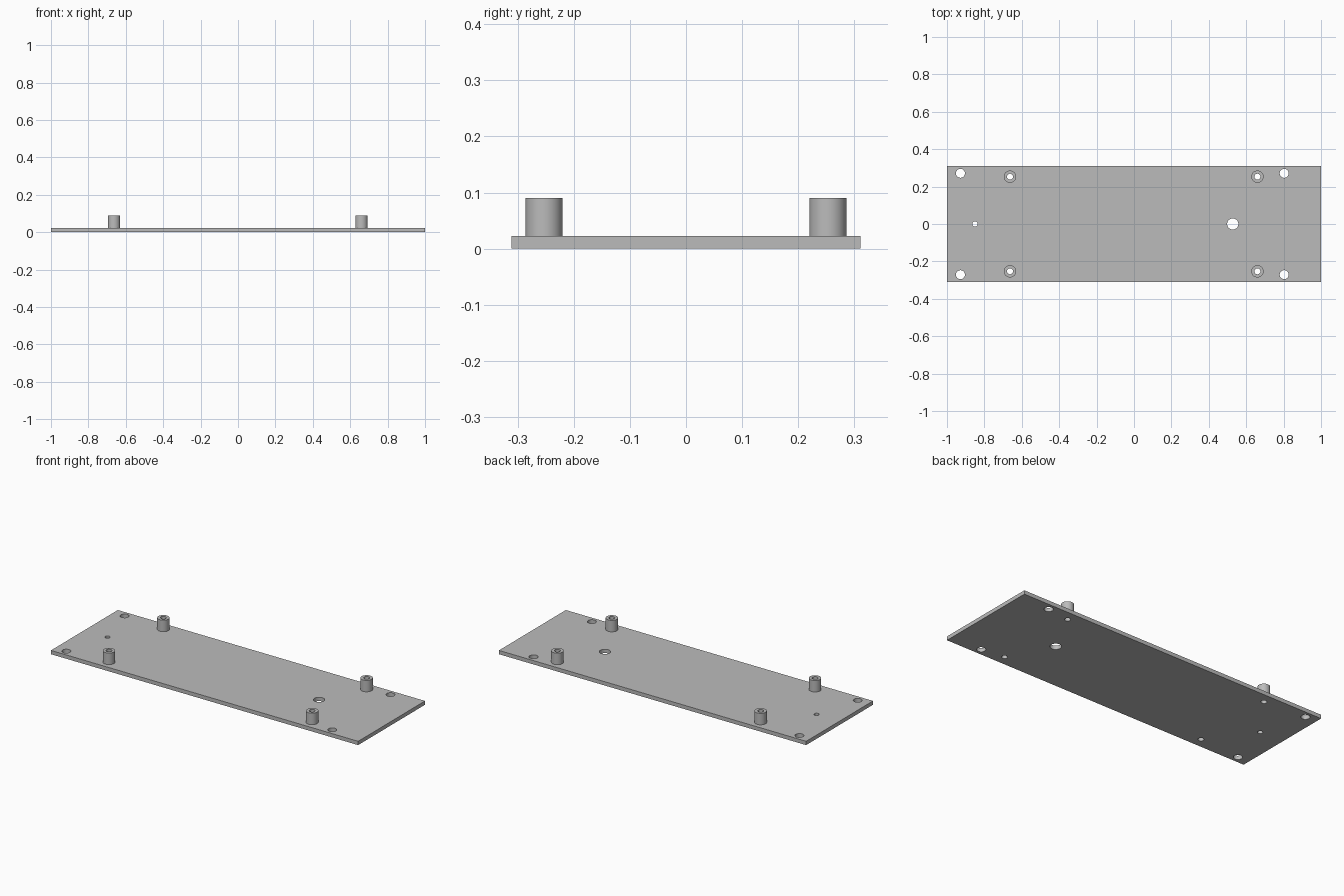
import bpy, bmesh, math

cube = bpy.data.objects.get("Cube")
if cube:
    bpy.data.objects.remove(cube, do_unlink=True)

HALF_X, HALF_Y = 1.0, 0.311
PLATE_Z, POST_Z = 0.0225, 0.09
POST_R, BORE_R = 0.033, 0.016
SEGMENTS = 48

grey = bpy.data.materials.new("plain_grey")
grey.use_nodes = True
colour = (0.5, 0.5, 0.5, 1)
grey.diffuse_color = colour
grey.node_tree.nodes["Principled BSDF"].inputs["Base Color"].default_value = colour

posts = [(x, y) for x in (-0.663, 0.66) for y in (-0.253, 0.253)]
screw_holes = [(x, y) for x in (-0.928, 0.803) for y in (-0.271, 0.271)]


def circle(cx, cy, r):
    steps = [2 * math.pi * i / SEGMENTS for i in range(SEGMENTS)]
    return [(cx + r * math.cos(a), cy + r * math.sin(a)) for a in steps]


def finish(obj):
    """Weld, fix normals, colour and shade one part."""
    bm = bmesh.new()
    bm.from_mesh(obj.data)
    bmesh.ops.remove_doubles(bm, verts=bm.verts, dist=1e-5)
    bmesh.ops.recalc_face_normals(bm, faces=bm.faces)
    bm.to_mesh(obj.data)
    bm.free()
    obj.data.materials.clear()
    obj.data.materials.append(grey)
    bpy.ops.object.select_all(action="DESELECT")
    obj.select_set(True)
    bpy.context.view_layer.objects.active = obj
    bpy.ops.object.shade_smooth_by_angle(angle=math.radians(30))


def extruded(name, loops, z0, z1):
    """Extrude an outline with holes from z0 to z1."""
    curve = bpy.data.curves.new(name, "CURVE")
    curve.dimensions = "2D"
    curve.fill_mode = "BOTH"
    curve.extrude = (z1 - z0) / 2
    for loop in loops:
        spline = curve.splines.new("POLY")
        spline.points.add(len(loop) - 1)
        for point, (x, y) in zip(spline.points, loop):
            point.co = (x, y, 0, 1)
        spline.use_cyclic_u = True
    source = bpy.data.objects.new(name + "_outline", curve)
    bpy.context.collection.objects.link(source)
    bpy.context.view_layer.update()
    graph = bpy.context.evaluated_depsgraph_get()
    mesh = bpy.data.meshes.new_from_object(source.evaluated_get(graph))
    bpy.data.objects.remove(source, do_unlink=True)
    for v in mesh.vertices:
        v.co.z += (z0 + z1) / 2
    obj = bpy.data.objects.new(name, mesh)
    bpy.context.collection.objects.link(obj)
    finish(obj)
    return obj


# Base plate with screw holes, post bores, cable hole and pilot hole
outline = [(-HALF_X, -HALF_Y), (HALF_X, -HALF_Y), (HALF_X, HALF_Y), (-HALF_X, HALF_Y)]
holes = [circle(x, y, 0.024) for x, y in screw_holes]
holes += [circle(x, y, BORE_R) for x, y in posts]
holes += [circle(0.528, 0, 0.03), circle(-0.85, 0, 0.014)]
extruded("base_plate", [outline] + holes, 0, PLATE_Z)

# Hollow standoff posts
for x, y in posts:
    name = ("back" if y > 0 else "front") + ("_left" if x > 0 else "_right") + "_standoff"
    extruded(name, [circle(x, y, POST_R), circle(x, y, BORE_R)], PLATE_Z, POST_Z)
